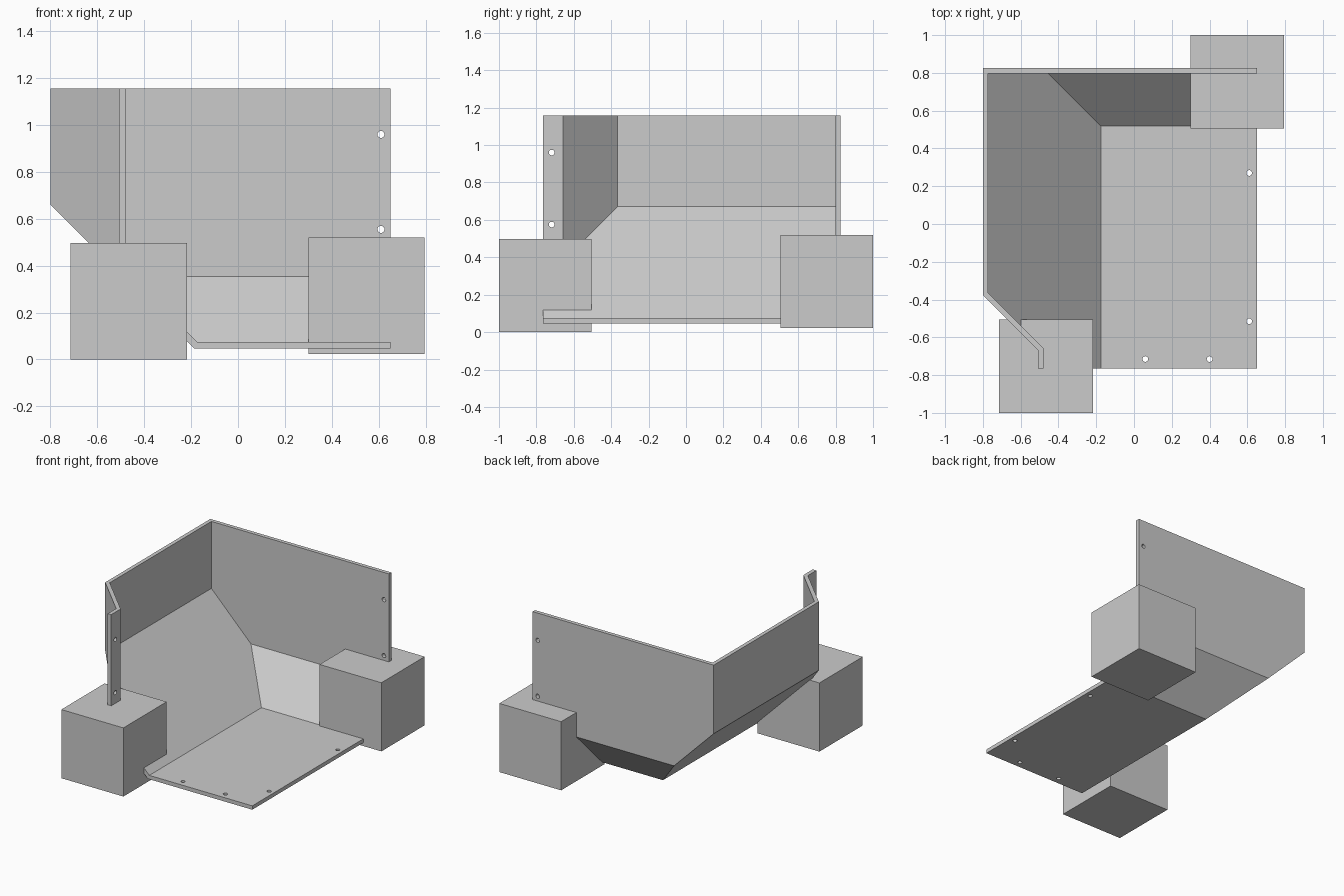
import bpy, bmesh, math
from mathutils import Vector, Matrix

if "Cube" in bpy.data.objects:
    bpy.data.objects.remove(bpy.data.objects["Cube"])

grey = bpy.data.materials.new("plain grey")
grey.diffuse_color = (0.6, 0.6, 0.6, 1)
grey.use_nodes = True
grey.node_tree.nodes["Principled BSDF"].inputs["Base Color"].default_value = grey.diffuse_color
T = 0.028            # sheet thickness
TOP = 1.157          # upper edge of the walls


def add_object(name, bm):
    bmesh.ops.recalc_face_normals(bm, faces=bm.faces)
    mesh = bpy.data.meshes.new(name)
    bm.to_mesh(mesh)
    bm.free()
    mesh.materials.append(grey)
    obj = bpy.data.objects.new(name, mesh)
    bpy.context.collection.objects.link(obj)
    return obj


def block(name, lo, hi):
    lo, hi = Vector(lo), Vector(hi)
    bm = bmesh.new()
    bmesh.ops.create_cube(bm, size=1, matrix=Matrix.Translation((lo + hi) / 2)
                          @ Matrix.Diagonal((*(hi - lo), 1)))
    return add_object(name, bm)


# Folded sheet: inner corner points
P = {
    "A": (-0.175, -0.765, 0.075), "B": (0.65, -0.765, 0.075),
    "C": (0.65, 0.518, 0.075), "D": (-0.175, 0.518, 0.075),
    "E": (0.65, 0.798, 0.355), "F": (-0.455, 0.798, 0.355),
    "G": (-0.772, 0.798, 0.672), "H": (-0.772, -0.365, 0.672),
    "I": (-0.48, -0.657, 0.38), "J": (-0.48, -0.765, 0.38),
}
for k in "EGHIJ":
    P[k.lower()] = (P[k][0], P[k][1], TOP)
P = {k: Vector(v) for k, v in P.items()}

# floor, back slope, back wall, left slope, left wall, corner wall, flange
PANELS = ["ABCD", "DCEF", "FEegG", "ADFGHIJ", "GghH", "HhiI", "IijJ"]
INSIDE = Vector((0.5, -0.6, 1.0))

normals = {k: [] for k in P}
edge_use = {}
for panel in PANELS:
    a, b, c = (P[k] for k in panel[:3])
    n = (b - a).cross(c - a).normalized()
    if n.dot(INSIDE - a) < 0:
        n = -n
    for i, k in enumerate(panel):
        normals[k].append(n)
        edge = frozenset((k, panel[(i + 1) % len(panel)]))
        edge_use[edge] = edge_use.get(edge, 0) + 1


def outer(k):
    # Push the corner outward so every panel keeps an even thickness
    d = Vector((0, 0, 0))
    for _ in range(300):
        for n in normals[k]:
            d -= n * (T + n.dot(d))
    return P[k] + d


bm = bmesh.new()
inn = {k: bm.verts.new(v) for k, v in P.items()}
out = {k: bm.verts.new(outer(k)) for k in P}
for panel in PANELS:
    bm.faces.new([inn[k] for k in panel])
    bm.faces.new([out[k] for k in reversed(panel)])
for edge, count in edge_use.items():
    if count == 1:
        p, q = edge
        bm.faces.new([inn[p], inn[q], out[q], out[p]])
sheet = add_object("folded_sheet", bm)

# Screw holes in floor, back wall and flange
HOLES = [((0.06, -0.715, 0.06), "Z"), ((0.40, -0.715, 0.06), "Z"),
         ((0.61, 0.27, 0.06), "Z"), ((0.61, -0.515, 0.06), "Z"),
         ((0.61, 0.81, 0.96), "X"), ((0.61, 0.81, 0.555), "X"),
         ((-0.495, -0.718, 0.96), "Y"), ((-0.495, -0.718, 0.575), "Y")]
bm = bmesh.new()
for pos, axis in HOLES:
    turn = Matrix() if axis == "Z" else Matrix.Rotation(math.pi / 2, 4, axis)
    bmesh.ops.create_cone(bm, cap_ends=True, segments=24, radius1=0.015, radius2=0.015,
                          depth=0.1, matrix=Matrix.Translation(pos) @ turn)
cutter = add_object("hole_cutter", bm)
cutter.hide_render = True
mod = sheet.modifiers.new("holes", "BOOLEAN")
mod.operation, mod.object, mod.solver = "DIFFERENCE", cutter, "EXACT"
bpy.context.view_layer.objects.active = sheet
sheet.select_set(True)
bpy.ops.object.modifier_apply(modifier=mod.name)
bpy.data.objects.remove(cutter)

# Corner blocks
block("front_block", (-0.715, -1.0, 0.0), (-0.218, -0.505, 0.497))
block("back_block", (0.30, 0.505, 0.023), (0.795, 1.0, 0.52))
